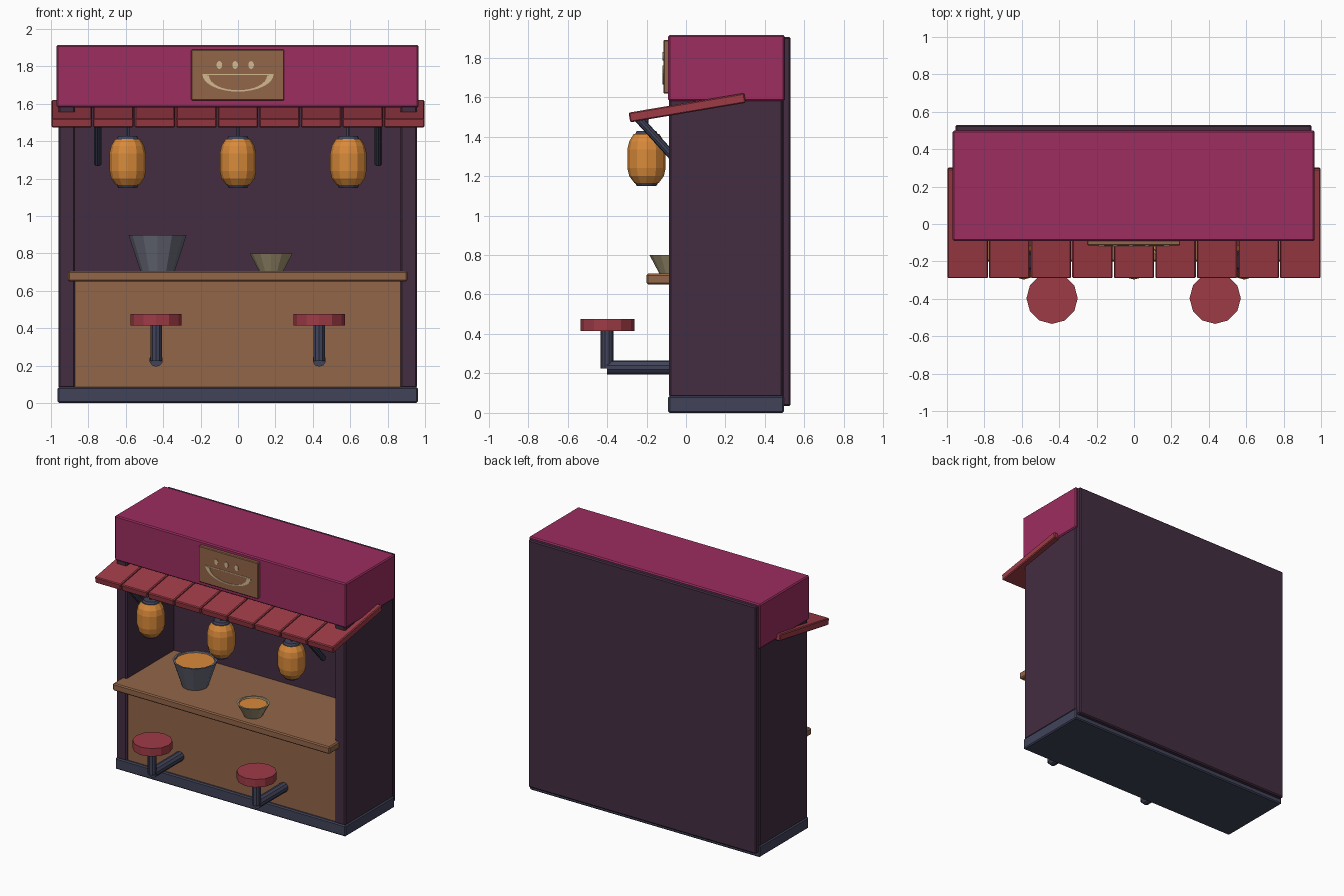
import bpy, bmesh, math
from mathutils import Vector, Matrix

cube = bpy.data.objects.get("Cube")
if cube:
    bpy.data.objects.remove(cube, do_unlink=True)


def material(name, hex_code):
    """Flat material from an sRGB hex code, stored as linear values."""
    def linear(c):
        return c / 12.92 if c <= 0.04045 else ((c + 0.055) / 1.055) ** 2.4
    rgb = [linear(int(hex_code[i:i + 2], 16) / 255) for i in (0, 2, 4)]
    mat = bpy.data.materials.new(name)
    mat.use_nodes = True
    mat.diffuse_color = (*rgb, 1)
    mat.node_tree.nodes["Principled BSDF"].inputs["Base Color"].default_value = (*rgb, 1)
    return mat


MAGENTA = material("magenta paint", "9C2D60")
PLUM = material("plum wall", "432D42")
RED = material("red tile", "9E3B46")
WOOD = material("brown wood", "936648")
SLATE = material("slate metal", "41445A")
STEEL = material("grey steel", "6A6C7A")
CLAY = material("beige clay", "A39474")
ORANGE = material("orange glow", "D98A3A")
CREAM = material("cream paint", "D2BA90")


def finish(bm, name, mats):
    bmesh.ops.recalc_face_normals(bm, faces=bm.faces[:])
    mesh = bpy.data.meshes.new(name)
    bm.to_mesh(mesh)
    bm.free()
    for mat in mats:
        mesh.materials.append(mat)
    obj = bpy.data.objects.new(name, mesh)
    bpy.context.collection.objects.link(obj)
    return obj


def box(name, mat, x, y, z, bevel=0.008):
    """Bevelled box from (min, max) ranges."""
    bm = bmesh.new()
    bmesh.ops.create_cube(bm, size=1)
    for v in bm.verts:
        v.co = [r[0] if c < 0 else r[1] for c, r in zip(v.co, (x, y, z))]
    if bevel:
        bmesh.ops.bevel(bm, geom=bm.edges[:], offset=bevel, segments=1, affect='EDGES')
    return finish(bm, name, [mat])


def rod(name, mat, start, end, radius, sides=10):
    a, b = Vector(start), Vector(end)
    bm = bmesh.new()
    bmesh.ops.create_cone(bm, cap_ends=True, segments=sides, radius1=radius,
                          radius2=radius, depth=(b - a).length)
    turn = (b - a).to_track_quat('Z', 'Y').to_matrix().to_4x4()
    bm.transform(Matrix.Translation((a + b) / 2) @ turn)
    return finish(bm, name, [mat])


def turned(name, mats, centre, profile, bands, sides=12):
    """Revolve (radius, z) points; bands holds a material index per ring of faces."""
    bm = bmesh.new()
    rings = []
    for r, z in profile:
        angles = [math.tau * i / sides for i in range(sides)]
        rings.append([bm.verts.new((centre[0] + r * math.cos(a),
                                    centre[1] + r * math.sin(a), z)) for a in angles])
    for low, high, band in zip(rings, rings[1:], bands):
        for i in range(sides):
            j = (i + 1) % sides
            bm.faces.new((low[i], low[j], high[j], high[i])).material_index = band
    bm.faces.new(rings[0][::-1]).material_index = bands[0]
    bm.faces.new(rings[-1]).material_index = bands[-1]
    return finish(bm, name, mats)


def plate(name, mat, outline, y, depth=0.004):
    """Thin painted plate facing the front, from (x, z) points."""
    bm = bmesh.new()
    face = bm.faces.new([bm.verts.new((x, y, z)) for x, z in outline])
    out = bmesh.ops.extrude_face_region(bm, geom=[face])
    moved = [g for g in out["geom"] if isinstance(g, bmesh.types.BMVert)]
    bmesh.ops.translate(bm, verts=moved, vec=(0, -depth, 0))
    return finish(bm, name, [mat])


# Shell of the stall
box("base", SLATE, (-0.965, 0.962), (-0.09, 0.497), (0, 0.085))
box("back_wall", PLUM, (-0.955, 0.95), (0.485, 0.53), (0.035, 1.905))
box("right_wall", PLUM, (-0.96, -0.872), (-0.085, 0.49), (0.08, 1.59))
box("left_wall", PLUM, (0.868, 0.956), (-0.085, 0.49), (0.08, 1.59))
box("roof_box", MAGENTA, (-0.97, 0.966), (-0.09, 0.5), (1.58, 1.915))

# Counter
box("counter_panel", WOOD, (-0.88, 0.88), (-0.07, -0.03), (0.08, 0.66), 0)
box("counter_top", WOOD, (-0.91, 0.905), (-0.2, 0.488), (0.65, 0.705))

# Sloping awning of separate tiles
TILES = 9
pitch = 2 / TILES
tilt = Matrix.Translation((0, 0.006, 1.546)) @ Matrix.Rotation(math.radians(9.6), 4, 'X')
for i in range(TILES):
    x = -1 + pitch * i
    tile = box("awning_tile", RED, (x + 0.003, x + pitch - 0.003),
               (-0.297, 0.297), (-0.025, 0.025), 0.006)
    tile.data.transform(tilt)

# Awning struts
for side in (-1, 1):
    rod("awning_strut", SLATE, (side * 0.75, -0.245, 1.495), (side * 0.75, -0.05, 1.28), 0.021)

# Lanterns: dark caps at both ends, glowing body between
lantern = [(0.05, 1.15), (0.058, 1.165), (0.062, 1.165), (0.088, 1.2), (0.097, 1.24),
           (0.097, 1.335), (0.088, 1.375), (0.066, 1.412), (0.058, 1.412), (0.05, 1.427)]
for x in (-0.59, 0, 0.59):
    turned("lantern", [ORANGE, SLATE], (x, -0.2), lantern, [1, 1, 0, 0, 0, 0, 0, 1, 1])
    rod("lantern_cord", SLATE, (x, -0.2, 1.42), (x, -0.2, 1.51), 0.01, 6)

# Stools on bent pipes
for x in (-0.438, 0.434):
    turned("stool_seat", [RED], (x, -0.397), [(0.137, 0.415), (0.137, 0.475)], [0])
    rod("stool_post", SLATE, (x, -0.4, 0.225), (x, -0.4, 0.42), 0.032)
    rod("stool_pipe", SLATE, (x, -0.4, 0.23), (x, -0.05, 0.23), 0.036)


# Vessels with filling
def vessel(name, mat, centre, foot, rim, top):
    inner = rim - 0.014
    turned(name, [mat, ORANGE], centre,
           [(foot, 0.7), (rim, top), (inner, top), (inner - 0.004, top - 0.01), (0.01, top - 0.01)],
           [0, 0, 0, 1])


vessel("cooking_pot", STEEL, (-0.43, 0.1), 0.09, 0.155, 0.897)
vessel("bowl", CLAY, (0.177, -0.07), 0.062, 0.115, 0.8)

# Sign board with a painted smile
box("sign_board", WOOD, (-0.25, 0.247), (-0.115, -0.08), (1.617, 1.89), 0.005)
STEPS = 16
arc = [math.pi * i / STEPS for i in range(STEPS + 1)]
outer = [(0.19 * math.cos(a), 1.757 - 0.092 * math.sin(a)) for a in arc]
inner = [(0.155 * math.cos(a), 1.75 - 0.078 * math.sin(a)) for a in reversed(arc)]
plate("smile_curve", CREAM, outer + inner, -0.115)
plate("smile_line", CREAM, [(-0.19, 1.753), (0.19, 1.753), (0.19, 1.759), (-0.19, 1.759)], -0.115, 0.003)
for x in (-0.1, -0.015, 0.07):
    dot = [(x + 0.015 * math.cos(2 * a), 1.807 + 0.021 * math.sin(2 * a)) for a in arc[:-1]]
    plate("smile_dot", CREAM, dot, -0.115)
